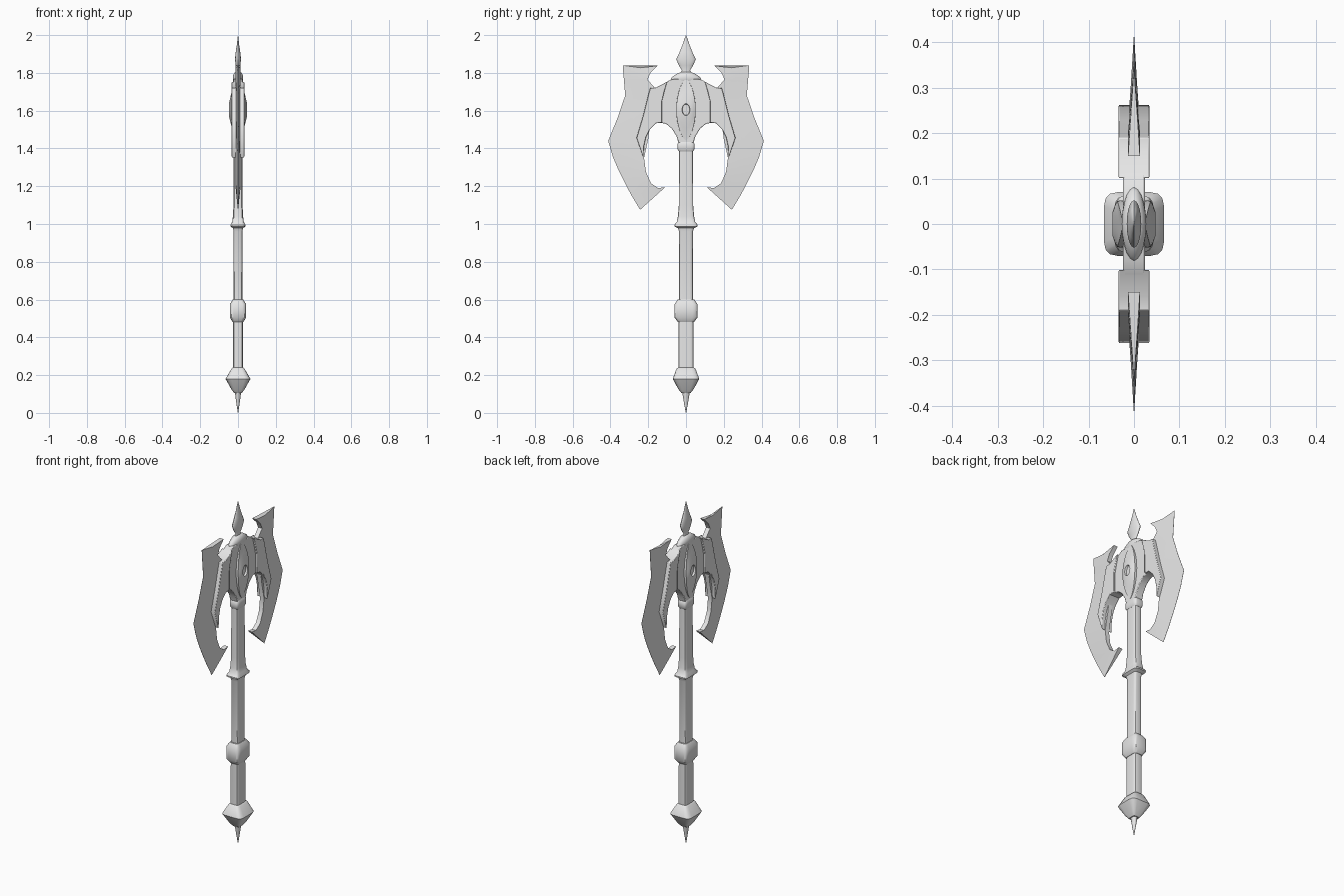
import bpy, bmesh
from math import sin, cos, pi, radians

cube = bpy.data.objects.get("Cube")
if cube:
    bpy.data.objects.remove(cube)

steel = bpy.data.materials.new("grey steel")
steel.use_nodes = True
steel.diffuse_color = (0.8, 0.8, 0.8, 1)
steel.node_tree.nodes["Principled BSDF"].inputs["Base Color"].default_value = (0.8, 0.8, 0.8, 1)


def finish(name, bm, bevel=0, mirror=None, angle=38):
    """Turn a bmesh into a named, shaded object."""
    bmesh.ops.recalc_face_normals(bm, faces=bm.faces)
    mesh = bpy.data.meshes.new(name)
    bm.to_mesh(mesh)
    bm.free()
    mesh.materials.append(steel)
    obj = bpy.data.objects.new(name, mesh)
    bpy.context.collection.objects.link(obj)
    bpy.ops.object.select_all(action='DESELECT')
    obj.select_set(True)
    bpy.context.view_layer.objects.active = obj
    bpy.ops.object.shade_smooth_by_angle(angle=radians(angle))
    if mirror is not None:
        mod = obj.modifiers.new("Mirror", 'MIRROR')
        mod.use_axis = [i == mirror for i in range(3)]
        mod.use_mirror_merge = False
    if bevel:
        mod = obj.modifiers.new("Bevel", 'BEVEL')
        mod.width, mod.segments, mod.limit_method = bevel, 2, 'ANGLE'
        mod.angle_limit = radians(40)
    return obj


def loft(name, rings, **options):
    """Skin closed rings of points and cap both ends."""
    bm = bmesh.new()
    loops = [[bm.verts.new(p) for p in ring] for ring in rings]
    n = len(loops[0])
    for a, b in zip(loops, loops[1:]):
        for i in range(n):
            j = (i + 1) % n
            bm.faces.new((a[i], a[j], b[j], b[i]))
    bm.faces.new(loops[0])
    bm.faces.new(loops[-1])
    return finish(name, bm, **options)


def plate(name, outline, half, **options):
    """Extrude a side outline of (y, z) points across x."""
    return loft(name, [[(x, y, z) for y, z in outline] for x in (-half, half)], **options)


# Rounded square cross-section shared by the turned parts
quarter = [(1, .55), (.95, .8), (.8, .95), (.55, 1)]
section = quarter + [(-x, y) for x, y in quarter[::-1]]
section += [(-x, -y) for x, y in section]
oval = [(cos(i * pi / 10), sin(i * pi / 10)) for i in range(20)]


def turned(name, profile, shape=section):
    """Flattened turned part; profile rows are (z, x radius, y radius)."""
    return loft(name, [[(x * rx, y * ry, z) for x, y in shape] for z, rx, ry in profile])


# Handle
turned("pommel_spike", [(0, .001, .001), (.06, .01, .012), (.12, .018, .022)], oval)
turned("pommel", [(.105, .02, .024), (.125, .035, .04), (.18, .066, .07),
                  (.235, .034, .05), (.24, .027, .042)])
turned("lower_grip", [(.23, .027, .04), (.49, .026, .039)])
turned("grip_collar", [(.48, .028, .042), (.505, .043, .061), (.575, .043, .061), (.6, .028, .044)])
turned("upper_grip", [(.59, .024, .036), (.96, .023, .036), (.978, .027, .043),
                      (.988, .04, .062), (.996, .04, .062), (1.01, .031, .049),
                      (1.04, .027, .043), (1.1, .024, .038), (1.4, .023, .037)])
turned("neck_ring", [(1.385, .024, .038), (1.395, .029, .045), (1.425, .029, .045), (1.435, .024, .038)])

# Head body
half = [(.04, 1.43), (.05, 1.465), (.075, 1.505), (.105, 1.53), (.14, 1.537),
        (.18, 1.53), (.18, 1.7), (.16, 1.72), (.115, 1.745), (.075, 1.768)]
plate("head_body", half + [(-y, z) for y, z in half[::-1]], .024, bevel=.004)
turned("top_cap", [(1.755, .024, .074), (1.765, .027, .081), (1.78, .027, .072),
                   (1.797, .022, .045), (1.805, .012, .025)], oval)
turned("top_spike", [(1.795, .009, .03), (1.815, .007, .022), (1.84, .012, .038), (1.872, .016, .052),
                     (1.91, .012, .034), (1.95, .006, .018), (2, .0005, .001)], oval)

# Thick guards gripping the blades
plate("blade_guard", [(.1, 1.753), (.115, 1.70), (.127, 1.65), (.127, 1.537), (.16, 1.533),
                      (.19, 1.503), (.212, 1.46), (.223, 1.41), (.225, 1.35), (.262, 1.455),
                      (.228, 1.57), (.203, 1.67), (.19, 1.72), (.16, 1.722)],
      .034, mirror=1, bevel=.003)

# Blades: wedge sections from inner edge (y, z) to cutting edge (y, z)
stations = [(.15, 1.838, .335, 1.84), (.188, 1.8, .332, 1.8), (.204, 1.765, .328, 1.755),
            (.165, 1.72, .322, 1.68), (.18, 1.6, .363, 1.56), (.2, 1.45, .412, 1.44),
            (.222, 1.35, .387, 1.355), (.212, 1.275, .355, 1.28), (.185, 1.215, .32, 1.21),
            (.148, 1.19, .285, 1.145), (.11, 1.195, .243, 1.075)]


def wedge(y0, z0, y1, z1):
    sag = .012 if z0 > 1.83 else 0
    ym, zm = (y0 + y1) / 2, (z0 + z1) / 2 - sag
    return [(.013, y0, z0), (.007, ym, zm), (.0005, y1, z1),
            (-.0005, y1, z1), (-.007, ym, zm), (-.013, y0, z0)]


loft("axe_blade", [wedge(*s) for s in stations], mirror=1)

# Pointed boss with a sunken oval socket on each broad side
turns = [i * pi / 16 for i in range(32)]


def oval_ring(x, ry, rz):
    return [(x, ry * sin(a), 1.605 + rz * cos(a)) for a in turns]


def pointed_ring(base, swell, ry, rz):
    return [(base + swell * sin(a) ** 2, ry * sin(a) * abs(sin(a)) ** .4, 1.605 + rz * cos(a))
            for a in turns]


loft("eye_boss", [pointed_ring(.015, 0, .052, .165), pointed_ring(.025, .012, .051, .163),
                  pointed_ring(.032, .01, .042, .1), oval_ring(.047, .027, .039),
                  oval_ring(.047, .021, .032), oval_ring(.036, .019, .029)], mirror=0)
